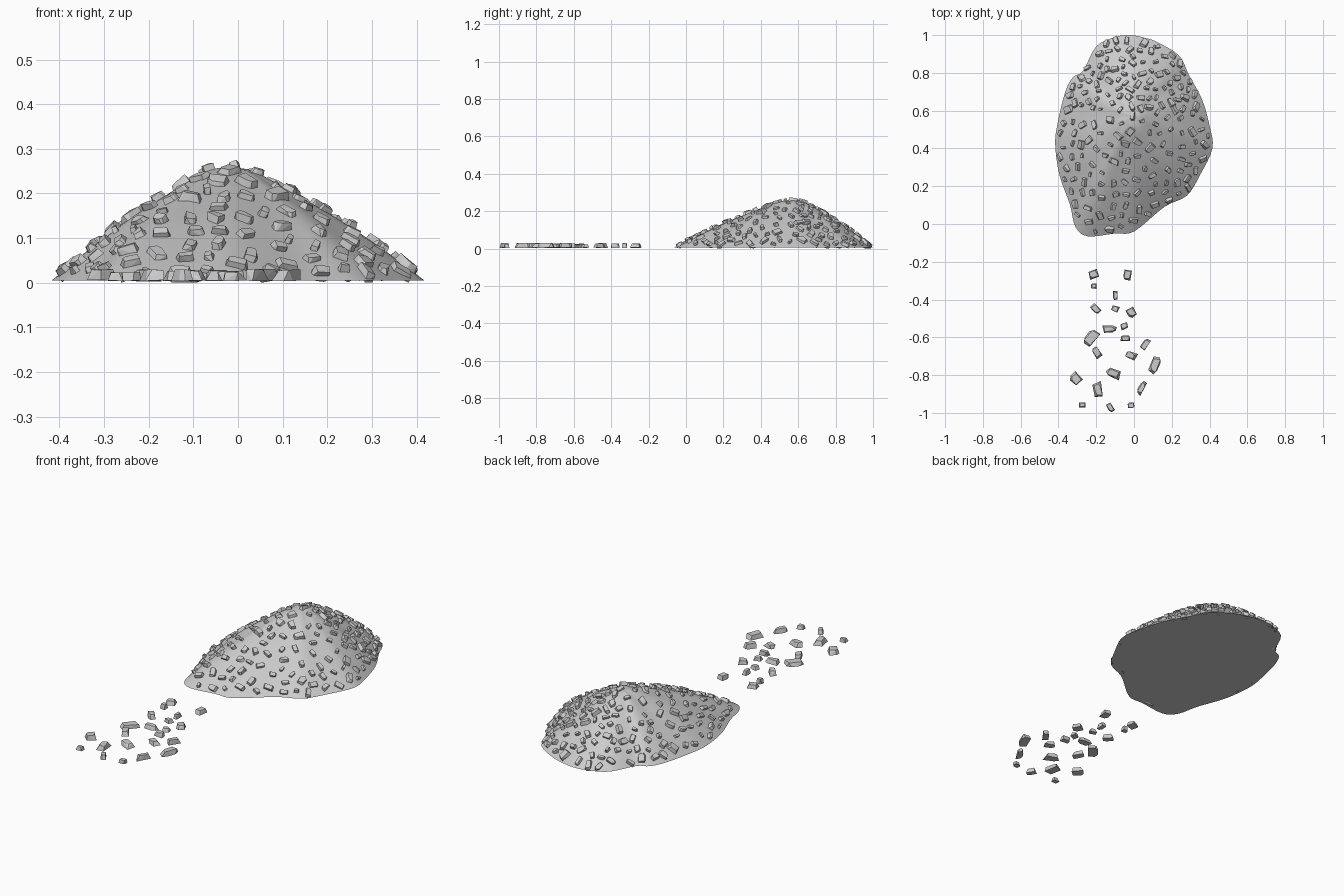
import bpy, bmesh, math, random
from mathutils import Vector, Matrix
from mathutils.bvhtree import BVHTree

if "Cube" in bpy.data.objects:
    bpy.data.objects.remove(bpy.data.objects["Cube"])

random.seed(11)
BASE = 0.005
PEAK = Vector((-0.02, 0.57))

# Footprint of the mound, seen from above
OUTLINE = [(-.02, 1.0), (.06, .985), (.13, .96), (.24, .89), (.29, .79), (.36, .66), (.40, .52),
           (.415, .40), (.35, .26), (.28, .15), (.16, .09), (.0, -.04), (-.10, -.05),
           (-.245, -.065), (-.31, -.015), (-.34, .105), (-.395, .26), (-.417, .42),
           (-.405, .53), (-.367, .69), (-.325, .775), (-.27, .81), (-.2, .94), (-.10, .99)]
# Height from peak to rim
PROFILE = [.258, .250, .222, .191, .160, .126, .088, .048, BASE]


def spline(p0, p1, p2, p3, t):
    return .5 * (2 * p1 + (p2 - p0) * t + (2 * p0 - 5 * p1 + 4 * p2 - p3) * t * t
                 + (3 * p1 - p0 - 3 * p2 + p3) * t ** 3)


def height(t):
    n = len(PROFILE) - 1
    i = min(int(t * n), n - 1)
    g = lambda k: PROFILE[abs(k)] if k <= n else 2 * PROFILE[n] - PROFILE[n - 1]
    return spline(g(i - 1), g(i), g(i + 1), g(i + 2), t * n - i)


def make_object(name, bm):
    bmesh.ops.recalc_face_normals(bm, faces=bm.faces)
    me = bpy.data.meshes.new(name)
    bm.to_mesh(me)
    ob = bpy.data.objects.new(name, me)
    bpy.context.collection.objects.link(ob)
    return ob


# Smooth mound
pts = [Vector(p) for p in OUTLINE]
N = len(pts)
rim = [spline(pts[i - 1], pts[i], pts[(i + 1) % N], pts[(i + 2) % N], k / 4)
       for i in range(N) for k in range(4)]
bm = bmesh.new()
top = bm.verts.new((PEAK.x, PEAK.y, PROFILE[0]))
RINGS = 20
prev = None
for r in range(1, RINGS + 1):
    t = r / RINGS
    ring = []
    for p in rim:
        q = PEAK.lerp(p, t)
        a = math.atan2(p.y - PEAK.y, p.x - PEAK.x)
        ripple = .004 * math.sin(5 * a + 1) * math.sin(math.pi * t)
        ring.append(bm.verts.new((q.x, q.y, height(t) + ripple)))
    for i in range(len(ring)):
        j = (i + 1) % len(ring)
        if prev:
            bm.faces.new((prev[i], ring[i], ring[j], prev[j]))
        else:
            bm.faces.new((top, ring[i], ring[j]))
    prev = ring
bm.faces.new(prev[::-1])
bmesh.ops.recalc_face_normals(bm, faces=bm.faces)
tree = BVHTree.FromBMesh(bm)
mound = make_object("mound", bm)
bpy.context.view_layer.objects.active = mound
mound.select_set(True)
bpy.ops.object.shade_smooth_by_angle(angle=math.radians(25))


def add_stone(bm, mat, size, floor):
    """Chipped block: convex hull of a box with uneven, partly cut corners."""
    verts = []
    for sx in (-1, 1):
        for sy in (-1, 1):
            for sz in (-1, 1):
                taper = .75 if sz > 0 else 1
                c = Vector((sx * taper * random.uniform(.7, 1), sy * taper * random.uniform(.7, 1),
                            sz * random.uniform(.75, 1)))
                corners = [c]
                if random.random() < .35:
                    corners = [Vector((c.x * .45, c.y, c.z)), Vector((c.x, c.y * .45, c.z))]
                for v in corners:
                    w = mat @ Vector([v[k] * size[k] / 2 for k in range(3)])
                    w.z = max(w.z, floor)
                    verts.append(bm.verts.new(w))
    res = bmesh.ops.convex_hull(bm, input=verts)
    junk = {g for g in res["geom_interior"] + res["geom_unused"] if isinstance(g, bmesh.types.BMVert)}
    bmesh.ops.delete(bm, geom=list(junk), context='VERTS')


# Stones half buried in the mound
bm = bmesh.new()
placed = []
for _ in range(6000):
    if len(placed) >= 205:
        break
    t = math.sqrt(random.random()) * .96
    p = PEAK.lerp(random.choice(rim), t)
    hit, nor, _i, _d = tree.ray_cast(Vector((p.x, p.y, 1)), Vector((0, 0, -1)))
    gap = .044 if p.y > .6 else .054
    if hit is None or any((hit - o).length < gap for o in placed):
        continue
    placed.append(hit)
    L = random.uniform(.032, .066)
    size = (L, L * random.uniform(.45, .8), random.uniform(.022, .034))
    rot = nor.to_track_quat('Z', 'Y').to_matrix().to_4x4()
    spin = Matrix.Rotation(random.uniform(0, math.tau), 4, 'Z') @ Matrix.Rotation(random.uniform(-.25, .25), 4, 'X')
    add_stone(bm, Matrix.Translation(hit + nor * .001) @ rot @ spin, size, 0)
make_object("mound_stones", bm)

# Loose stones trailing in front: x, y, length, width, angle in degrees
LOOSE = [(-.215, -.265, .05, .042, 20), (-.035, -.27, .055, .042, 80), (-.213, -.328, .03, .028, 0),
         (-.098, -.378, .048, .025, 90), (-.203, -.45, .055, .036, -50), (-.1, -.448, .042, .032, -20),
         (-.015, -.467, .052, .045, -60), (-.052, -.54, .042, .034, 20), (-.13, -.556, .072, .036, 0),
         (-.225, -.6, .095, .062, 50), (-.045, -.605, .05, .032, 0), (.06, -.637, .065, .034, 55),
         (-.198, -.678, .062, .038, -55), (-.018, -.694, .06, .04, -25), (.11, -.746, .09, .048, 70),
         (-.108, -.79, .075, .045, -25), (-.308, -.82, .065, .05, -50), (-.19, -.878, .082, .046, 100),
         (.04, -.868, .08, .03, 60), (-.272, -.957, .036, .028, 0), (-.124, -.973, .048, .03, -60),
         (-.015, -.96, .036, .03, 0)]
bm = bmesh.new()
for x, y, l, w, a in LOOSE:
    h = random.uniform(.02, .03)
    mat = Matrix.Translation((x, y, BASE + h * .42)) @ Matrix.Rotation(math.radians(a), 4, 'Z')
    add_stone(bm, mat, (l * 1.12, w * 1.12, h), BASE - .003)
make_object("loose_stones", bm)
